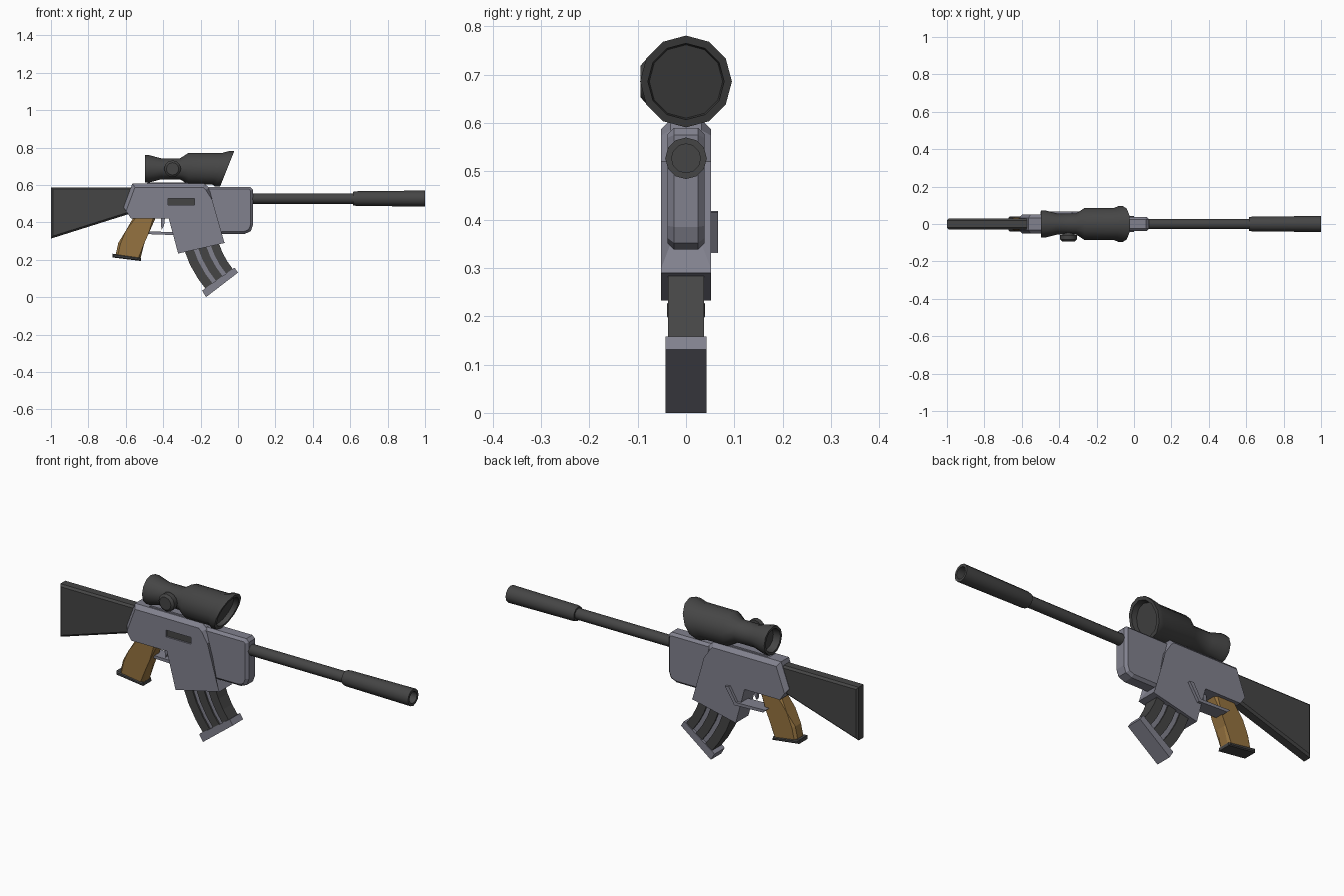
import bpy, bmesh, math

if "Cube" in bpy.data.objects:
    bpy.data.objects.remove(bpy.data.objects["Cube"])


def material(name, rgb):
    m = bpy.data.materials.new(name)
    m.diffuse_color = (*rgb, 1)
    m.use_nodes = True
    m.node_tree.nodes["Principled BSDF"].inputs["Base Color"].default_value = m.diffuse_color
    return m


DARK = material("dark_polymer", (0.06, 0.06, 0.06))
METAL = material("grey_metal", (0.22, 0.22, 0.27))
WOOD = material("brown_grip", (0.30, 0.17, 0.05))


def finish(bm, name, mat, smooth=False):
    bmesh.ops.recalc_face_normals(bm, faces=bm.faces)
    me = bpy.data.meshes.new(name)
    bm.to_mesh(me)
    bm.free()
    ob = bpy.data.objects.new(name, me)
    bpy.context.collection.objects.link(ob)
    me.materials.append(mat)
    if smooth:
        bpy.ops.object.select_all(action='DESELECT')
        ob.select_set(True)
        bpy.context.view_layer.objects.active = ob
        bpy.ops.object.shade_smooth_by_angle(angle=math.radians(40))
    return ob


def prism(name, pts, y0, y1, mat, bevel=0, sides=None):
    """Extrude an (x, z) outline along y; bevel the rims of the chosen sides."""
    bm = bmesh.new()
    n = len(pts)
    a = [bm.verts.new((x, y0, z)) for x, z in pts]
    b = [bm.verts.new((x, y1, z)) for x, z in pts]
    bm.faces.new(a)
    bm.faces.new(b[::-1])
    for i in range(n):
        j = (i + 1) % n
        bm.faces.new((a[i], b[i], b[j], a[j]))
    if bevel:
        chosen = range(n) if sides is None else sides
        rims = [bm.edges.get((r[i], r[(i + 1) % n])) for r in (a, b) for i in chosen]
        bmesh.ops.bevel(bm, geom=rims, offset=bevel, segments=1,
                        affect='EDGES', clamp_overlap=True)
    return finish(bm, name, mat)


def lathe(name, rings, centre, mat, n=12, axis='x'):
    """Rings are (position along axis, radius[, slant])."""
    bm = bmesh.new()
    loops = []
    for ring in rings:
        p, r = ring[:2]
        slant = ring[2] if len(ring) > 2 else 0
        loop = []
        for i in range(n):
            t = 2 * math.pi * i / n
            s, c = r * math.sin(t), r * math.cos(t)
            q = p + slant * c
            v = (q, s, c) if axis == 'x' else (s, q, c)
            loop.append(bm.verts.new([v[k] + centre[k] for k in range(3)]))
        loops.append(loop)
    for l0, l1 in zip(loops, loops[1:]):
        for i in range(n):
            j = (i + 1) % n
            bm.faces.new((l0[i], l0[j], l1[j], l1[i]))
    bm.faces.new(loops[0][::-1])
    bm.faces.new(loops[-1])
    return finish(bm, name, mat, True)


def rect(x0, x1, z0, z1):
    return [(x0, z0), (x1, z0), (x1, z1), (x0, z1)]


# Stock
prism("stock", [(-1, 0.313), (-1, 0.587), (-0.55, 0.587), (-0.55, 0.455)],
      -0.03, 0.03, DARK, 0.01)

# Receiver with magazine well
receiver = prism("receiver", [
    (-0.565, 0.607), (-0.18, 0.607), (-0.155, 0.585), (-0.138, 0.52),
    (-0.105, 0.35), (-0.07, 0.29), (-0.32, 0.233), (-0.37, 0.42),
    (-0.572, 0.42), (-0.612, 0.48)],
    -0.052, 0.052, METAL, 0.02, [0, 1, 2, 3, 9])

# Ejection port recess and its dark floor
cutter = prism("port_cutter", rect(-0.374, -0.232, 0.492, 0.527), -0.07, -0.035, DARK)
cutter.hide_render = True
cutter.display_type = 'WIRE'
cut = receiver.modifiers.new("port", 'BOOLEAN')
cut.object = cutter
cut.solver = 'EXACT'
bpy.context.view_layer.objects.active = receiver
bpy.ops.object.modifier_apply(modifier=cut.name)
bpy.data.objects.remove(cutter)
prism("ejection_port", rect(-0.374, -0.232, 0.492, 0.527), -0.043, -0.034, DARK)

# Handguard
prism("handguard", [
    (-0.17, 0.59), (0.065, 0.59), (0.08, 0.575), (0.08, 0.385), (0.068, 0.352),
    (0.035, 0.338), (-0.11, 0.338)],
    -0.038, 0.038, METAL, 0.013, [0, 1, 2, 3, 4, 5])

# Barrel and suppressor with open bore
lathe("barrel", [(0.06, 0.028), (0.64, 0.028)], (0, 0, 0.527), DARK)
lathe("suppressor", [(0.615, 0.036), (0.63, 0.039), (1.0, 0.043), (1.0, 0.03), (0.95, 0.03)],
      (0, 0, 0.527), DARK)

# Scope, its slanted hood, knob and rail
lathe("scope", [
    (-0.46, 0.055), (-0.497, 0.06), (-0.497, 0.073), (-0.475, 0.073), (-0.41, 0.056),
    (-0.31, 0.056), (-0.265, 0.085), (-0.11, 0.085, 0.3), (-0.085, 0.095, 0.4),
    (-0.058, 0.095, 0.4), (-0.058, 0.079, 0.4), (-0.085, 0.076, 0.4)],
    (0, 0, 0.686), DARK)
lathe("scope_knob", [(-0.04, 0.032), (-0.058, 0.032), (-0.058, 0.045),
                     (-0.083, 0.045), (-0.094, 0.033)],
      (-0.35, 0, 0.686), DARK, axis='y')
prism("scope_rail", [(-0.50, 0.60), (-0.48, 0.614), (-0.22, 0.614), (-0.20, 0.60)],
      -0.025, 0.025, METAL)

# Pistol grip and butt cap
prism("grip", [
    (-0.56, 0.425), (-0.44, 0.425), (-0.48, 0.335), (-0.50, 0.29), (-0.522, 0.205),
    (-0.655, 0.222), (-0.64, 0.29), (-0.60, 0.355)],
    -0.035, 0.035, WOOD, 0.012, [1, 2, 3, 5, 6, 7])
prism("grip_cap", [(-0.67, 0.232), (-0.52, 0.21), (-0.518, 0.193), (-0.67, 0.212)],
      -0.039, 0.039, DARK, 0.005)

# Trigger, guard bar and its side tab
prism("trigger", [(-0.41, 0.43), (-0.39, 0.43), (-0.395, 0.385), (-0.408, 0.36), (-0.412, 0.385)],
      -0.009, 0.009, METAL)
prism("trigger_guard", [(-0.50, 0.352), (-0.485, 0.337), (-0.32, 0.331), (-0.32, 0.347)],
      -0.005, 0.066, METAL)
prism("guard_tab", [(-0.34, 0.333), (-0.32, 0.333), (-0.268, 0.415), (-0.29, 0.418)],
      0.045, 0.066, METAL)

# Curved magazine: grey core, three dark ribs, base plate
rear = [(-0.302, 0.29), (-0.257, 0.174), (-0.214, 0.099), (-0.166, 0.035)]
fore = [(-0.115, 0.32), (-0.085, 0.243), (-0.06, 0.195), (-0.022, 0.142)]


def mag_strip(name, t0, t1, half, mat):
    def arc(t):
        return [(a[0] + (b[0] - a[0]) * t, a[1] + (b[1] - a[1]) * t)
                for a, b in zip(rear, fore)]
    prism(name, arc(t0) + arc(t1)[::-1], -half, half, mat)


mag_strip("magazine_core", 0.02, 0.98, 0.029, METAL)
for k, (t0, t1) in enumerate([(0, 0.26), (0.39, 0.63), (0.76, 1)]):
    mag_strip(f"magazine_rib_{k + 1}", t0, t1, 0.037, DARK)
prism("magazine_base", [(-0.192, 0.035), (-0.171, 0.0), (0.0, 0.131), (-0.018, 0.158)],
      -0.042, 0.042, METAL)
